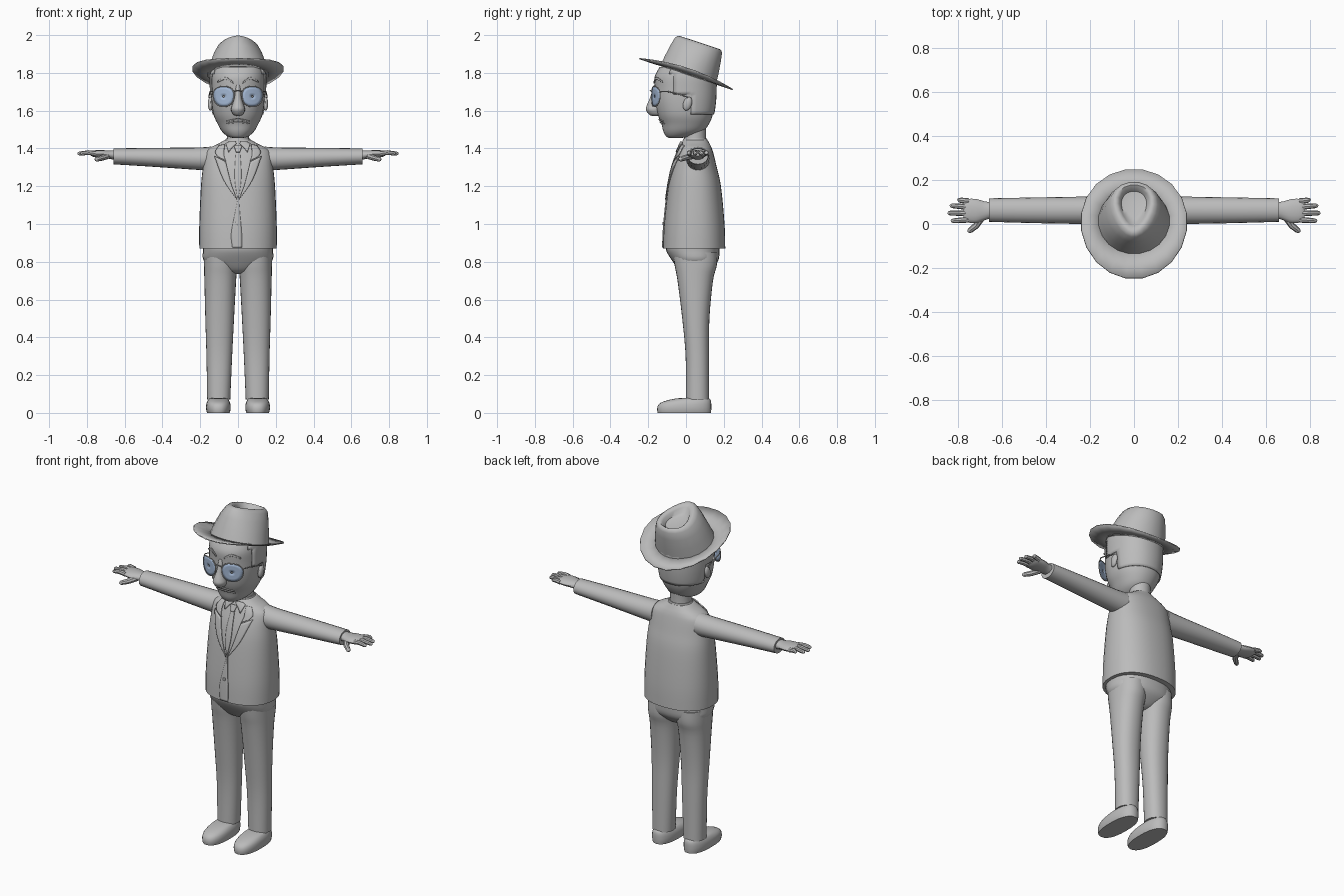
import bpy, bmesh, math
from mathutils import Matrix, Vector

if "Cube" in bpy.data.objects:
    bpy.data.objects.remove(bpy.data.objects["Cube"])


def material(name, col):
    m = bpy.data.materials.new(name)
    m.diffuse_color = (*col, 1)
    m.use_nodes = True
    m.node_tree.nodes["Principled BSDF"].inputs["Base Color"].default_value = m.diffuse_color
    return m


GREY = material("plain grey", (0.5, 0.5, 0.5))
BLUE = material("tinted lens blue", (0.37, 0.48, 0.66))


def finish(name, bm, mat=GREY, mirror=False, solid=0, angle=40):
    bmesh.ops.recalc_face_normals(bm, faces=bm.faces)
    me = bpy.data.meshes.new(name)
    bm.to_mesh(me)
    bm.free()
    ob = bpy.data.objects.new(name, me)
    bpy.context.collection.objects.link(ob)
    me.materials.append(mat)
    bpy.ops.object.select_all(action='DESELECT')
    bpy.context.view_layer.objects.active = ob
    ob.select_set(True)
    bpy.ops.object.shade_smooth_by_angle(angle=math.radians(angle))
    if solid:
        s = ob.modifiers.new("thickness", 'SOLIDIFY')
        s.thickness, s.offset = solid, 0
    if mirror:
        ob.modifiers.new("mirror", 'MIRROR').use_mirror_merge = False
    return ob


def skin(rings, closed=True, caps=True):
    """Bridge successive rings of points."""
    bm = bmesh.new()
    vs = [[bm.verts.new(p) for p in r] for r in rings]
    n = len(vs[0])
    for a, b in zip(vs, vs[1:]):
        for i in range(n if closed else n - 1):
            j = (i + 1) % n
            bm.faces.new((a[i], a[j], b[j], b[i]))
    if caps:
        bm.faces.new(vs[0])
        bm.faces.new(vs[-1])
    return bm


def refine(rings, k=4):
    """Catmull-Rom smoothing between sections."""
    out = []
    for i in range(len(rings) - 1):
        p = [rings[max(0, min(len(rings) - 1, i + d))] for d in (-1, 0, 1, 2)]
        for s in range(k):
            t = s / k
            out.append([0.5 * (2 * b + (c - a) * t + (2 * a - 5 * b + 4 * c - d) * t * t
                               + (3 * b - a - 3 * c + d) * t ** 3) for a, b, c, d in zip(*p)])
    return out + [list(rings[-1])]


def loft(rings, axis='z', n=28, power=2.0):
    """Section = (position, centre, half width, front y, back y)."""
    res = []
    for pos, c, r, y0, y1 in rings:
        ring = []
        for i in range(n):
            a = math.tau * i / n
            co, si = [math.copysign(abs(f) ** (2 / power), f) for f in (math.cos(a), math.sin(a))]
            u, y = c + r * co, (y0 + y1) / 2 + (y1 - y0) / 2 * si
            ring.append((u, y, pos) if axis == 'z' else (pos, y, u))
        res.append(ring)
    return skin(res)


def front_y(rings, x, z, power=2.0):
    """Front surface of a vertical loft."""
    for a, b in zip(rings, rings[1:]):
        if a[0] <= z <= b[0]:
            t = (z - a[0]) / (b[0] - a[0])
            _, c, r, y0, y1 = [p + (q - p) * t for p, q in zip(a, b)]
            k = max(0, 1 - min(1, abs((x - c) / r)) ** power) ** (1 / power)
            return (y0 + y1) / 2 - (y1 - y0) / 2 * k
    return 0


def plate(name, left, right, rings, power, off, mirror=True, steps=5):
    """Thin panel laid on a loft, between two (x, z) edge lines."""
    left, right = refine(left, steps), refine(right, steps)
    rows = []
    for a, b in zip(left, right):
        row = []
        for i in range(5):
            x, z = [p + (q - p) * i / 4 for p, q in zip(a, b)]
            row.append((x, front_y(rings, x, z, power) - off, z))
        rows.append(row)
    return finish(name, skin(rows, False, False), mirror=mirror, solid=0.006)


def tube(name, pts, radii, mirror=True, cyclic=False):
    cu = bpy.data.curves.new(name, 'CURVE')
    cu.dimensions, cu.bevel_depth, cu.bevel_resolution, cu.use_fill_caps = '3D', 1, 2, True
    sp = cu.splines.new('POLY')
    sp.points.add(len(pts) - 1)
    for p, co, r in zip(sp.points, pts, radii):
        p.co, p.radius = (*co, 1), r
    sp.use_cyclic_u = cyclic
    ob = bpy.data.objects.new(name, cu)
    me = bpy.data.meshes.new_from_object(ob)
    bpy.data.objects.remove(ob)
    bm = bmesh.new()
    bm.from_mesh(me)
    return finish(name, bm, mirror=mirror)


def finger(name, a, b, c, r):
    """Bent digit with a rounded tip."""
    a, b, c = map(Vector, (a, b, c))
    d = (c - b).normalized() * r
    tube(name, [a, b, c - d * 0.9, c - d * 0.3, c], [r * 1.1, r, r * 0.85, r * 0.6, r * 0.15])


# Trousers and shoes
pelvis = [(.735, 0, .02, .02, .09), (.75, 0, .09, -.03, .12), (.80, 0, .178, -.07, .168),
          (.86, 0, .186, -.105, .178), (.90, 0, .186, -.105, .178)]
finish("trouser_hips", loft(refine(pelvis), power=2.3))
leg = [(.07, .102, .061, 0, .122), (.3, .099, .068, -.002, .122), (.5, .097, .076, -.02, .124),
       (.7, .094, .084, -.045, .143), (.78, .092, .088, -.06, .163), (.85, .09, .09, -.07, .165)]
finish("trouser_leg", loft(refine(leg), power=2.2), mirror=True)
shoe = [(0, .104, .06, -.15, .132), (.02, .104, .065, -.153, .134), (.045, .104, .064, -.145, .134),
        (.062, .104, .058, -.115, .132), (.075, .104, .048, -.06, .125), (.08, .104, .03, -.01, .11)]
finish("shoe", loft(refine(shoe, 2), power=2.4), mirror=True)

# Jacket body, sleeves, lapels, shirt details
torso = refine([(.87, 0, .205, -.122, .208), (1.0, 0, .205, -.116, .204), (1.2, 0, .196, -.094, .185),
                (1.3, 0, .186, -.074, .163), (1.375, 0, .176, -.047, .145), (1.405, 0, .145, -.034, .135),
                (1.425, 0, .105, -.025, .125), (1.445, 0, .07, -.014, .114)])
finish("jacket_body", loft(torso, n=36, power=2.3))
sleeve = [(.14, 1.346, .064, 0, .127), (.22, 1.346, .059, 0, .125), (.45, 1.353, .05, .004, .121),
          (.66, 1.358, .042, .01, .117)]
finish("jacket_sleeve", loft(refine(sleeve), 'x', 20), mirror=True)
plate("lapel_lower", [(.004, 1.13), (.035, 1.21), (.065, 1.33)],
      [(.006, 1.13), (.075, 1.23), (.125, 1.36)], torso, 2.3, .005)
plate("lapel_upper", [(.065, 1.335), (.075, 1.37), (.07, 1.42)],
      [(.105, 1.355), (.12, 1.38), (.10, 1.415)], torso, 2.3, .005)
plate("necktie", [(-.003, 1.14), (-.018, 1.25), (-.01, 1.39)],
      [(.003, 1.14), (.018, 1.25), (.01, 1.39)], torso, 2.3, .003, False)
plate("necktie_knot", [(-.01, 1.38), (-.022, 1.415)], [(.01, 1.38), (.022, 1.415)], torso, 2.3, .008, False)
plate("shirt_collar", [(.008, 1.425), (.03, 1.405), (.05, 1.38)],
      [(.012, 1.435), (.045, 1.435), (.065, 1.425)], torso, 2.3, .008)
plate("jacket_front_edge", [(-.03, .875), (-.036, .95), (-.015, 1.06), (0, 1.14)],
      [(.02, .875), (.02, .95), (.01, 1.06), (.004, 1.14)], torso, 2.3, .002, False)
plate("jacket_button", [(-.014, .995), (-.014, 1.01)], [(.001, .995), (.001, 1.01)], torso, 2.3, .005, False)

# Hands
palm = [(.64, 1.364, .028, .03, .098), (.68, 1.367, .022, .018, .103), (.72, 1.37, .021, .004, .114),
        (.76, 1.372, .018, .008, .114), (.778, 1.372, .011, .018, .106)]
finish("palm", loft(refine(palm), 'x', 16), mirror=True)
for nm, y0, y1, x1 in (("little", .104, .112, .805), ("ring", .076, .084, .84),
                       ("middle", .048, .05, .85), ("index", .02, .014, .835)):
    finger(nm + "_finger", (.755, y0, 1.373), (.79, (y0 + y1) / 2, 1.378), (x1, y1, 1.372), .0125)
finger("thumb", (.69, .035, 1.36), (.72, -.008, 1.35), (.757, -.037, 1.34), .015)

# Neck and head
neck = [(1.40, 0, .064, -.012, .112), (1.46, 0, .058, -.01, .105), (1.56, 0, .06, -.01, .11)]
finish("neck", loft(refine(neck)))
collar = [(1.41, 0, .082, -.024, .125), (1.44, 0, .07, -.018, .116), (1.452, 0, .064, -.014, .11)]
finish("shirt_collar_band", loft(collar))
head = refine([(1.456, 0, .028, -.09, -.02), (1.464, 0, .055, -.105, .03), (1.49, 0, .085, -.12, .09),
               (1.53, 0, .108, -.13, .122), (1.58, 0, .13, -.15, .142), (1.65, 0, .14, -.165, .153),
               (1.72, 0, .143, -.166, .156), (1.78, 0, .143, -.166, .155), (1.83, 0, .135, -.14, .13)])
finish("head", loft(head, n=36, power=2.15))

# Hair: offset shell kept only behind and above the ears
bm = loft([(z, c, r + .004, a - .004, b + .004) for z, c, r, a, b in head], n=36, power=2.15)


def bald(f):
    p = f.calc_center_median()
    return len(f.verts) > 4 or p.z < 1.585 or not (p.y > .035 or (p.y > -.075 and p.z > 1.68))


bmesh.ops.delete(bm, geom=[f for f in bm.faces if bald(f)], context='FACES')
finish("hair", bm, solid=.005)

# Ears, nose, brows, mouth
bm = bmesh.new()
bmesh.ops.create_uvsphere(bm, u_segments=14, v_segments=8, radius=1, matrix=Matrix.Translation(
    (.146, .008, 1.637)) @ Matrix.Rotation(-.3, 4, 'X') @ Matrix.Diagonal((.014, .023, .038, 1)))
finish("ear", bm, mirror=True)
nose = [(1.572, 0, .008, -.18, -.13), (1.58, 0, .026, -.196, -.13), (1.605, 0, .037, -.212, -.13),
        (1.63, 0, .031, -.207, -.13), (1.67, 0, .019, -.19, -.13), (1.735, 0, .014, -.17, -.13)]
finish("nose", loft(refine(nose), n=16))
plate("eyebrow", [(.025, 1.745), (.065, 1.765), (.105, 1.75)],
      [(.03, 1.757), (.067, 1.777), (.105, 1.758)], head, 2.15, .003)
for nm, z, h in (("upper_lip", 1.549, .008), ("lower_lip", 1.536, .007)):
    plate(nm, [(-.062, z - .006), (0, z), (.062, z - .006)],
          [(-.062, z - .003), (0, z + h), (.062, z - .003)], head, 2.15, .003, False)

# Spectacles: curved lenses, thin rims, bridge and temples


def lens_point(t, s):
    co, si = [math.copysign(abs(f) ** .85, f) for f in (math.cos(t), math.sin(t))]
    x = .076 + .054 * s * co * (1 + .08 * si)
    return (x, -.182 + 2.6 * x * x, 1.675 + .052 * s * si)


angles = [math.tau * i / 24 for i in range(24)]
finish("lens", skin([[lens_point(t, s) for t in angles] for s in (1, .7, .4, .1)], caps=False),
       BLUE, mirror=True, solid=.003)
tube("lens_rim", [lens_point(t, 1.02) for t in angles], [.003] * 24, cyclic=True)
tube("temple", [(.128, -.14, 1.7), (.148, -.10, 1.702), (.152, -.03, 1.685), (.154, .01, 1.67)], [.003] * 4)
tube("bridge", [(-.028, -.18, 1.7), (0, -.19, 1.708), (.028, -.18, 1.7)], [.003] * 3, mirror=False)

# Hat: tilted, pinched crown with a teardrop dent, and a brim curled up at the sides
TILT = Matrix.Translation((0, 0, 1.793)) @ Matrix.Rotation(math.radians(-18.3), 4, 'X')


def hat_ring(h, rx, ry, cy, pinch=0, curl=0, n=20):
    out = []
    for i in range(n):
        a = math.tau * (i + .5) / n
        co, si = math.cos(a), math.sin(a)
        out.append(TILT @ Vector((rx * co * (1 - pinch * (1 - si) / 2), cy + ry * si, h + curl * co * co)))
    return out


crown = [(0, .165, .158, .012, 0), (.06, .156, .151, .013, .08), (.12, .144, .142, .014, .2),
         (.165, .13, .133, .015, .36), (.18, .118, .122, .016, .46), (.182, .102, .108, .02, .5),
         (.172, .086, .092, .026, .5), (.15, .07, .076, .032, .4), (.145, .045, .05, .036, .3)]
finish("hat_crown", skin([hat_ring(*r) for r in crown]), angle=50)
brim = [(.002, .15, .15, .012, 0, 0), (.0, .195, .205, .006, 0, .012), (.0, .243, .264, 0, 0, .032)]
finish("hat_brim", skin([hat_ring(*r) for r in brim], caps=False), solid=.006)
